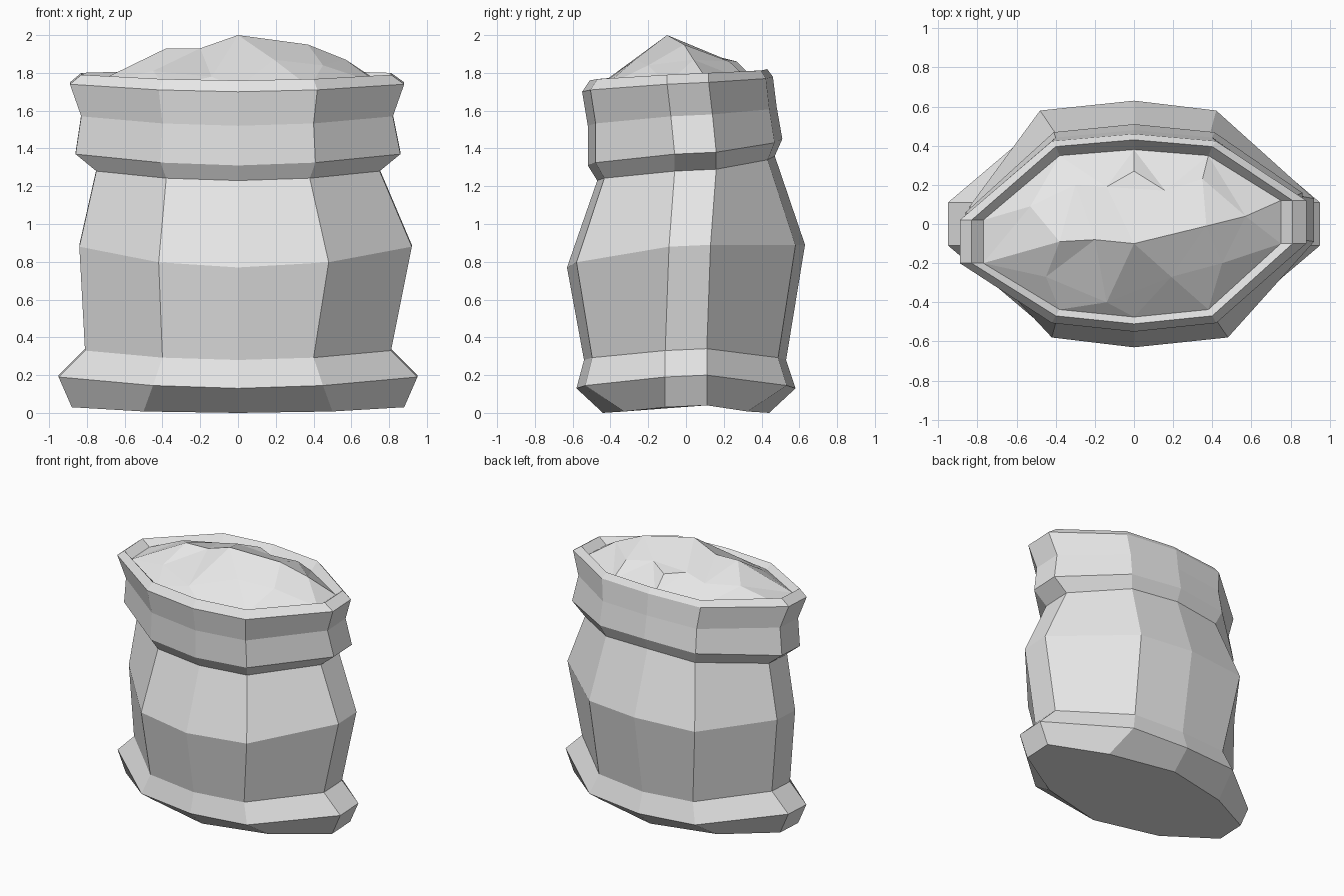
import bpy
import bmesh
from mathutils import Vector
from mathutils.geometry import delaunay_2d_cdt

default = bpy.data.objects.get("Cube")
if default:
    bpy.data.objects.remove(default, do_unlink=True)


def make_material(name, colour):
    material = bpy.data.materials.new(name)
    material.use_nodes = True
    material.diffuse_color = colour
    material.node_tree.nodes["Principled BSDF"].inputs["Base Color"].default_value = colour
    return material


def make_object(name, bm, material):
    mesh = bpy.data.meshes.new(name)
    bmesh.ops.recalc_face_normals(bm, faces=bm.faces)
    bm.to_mesh(mesh)
    bm.free()
    mesh.materials.append(material)
    obj = bpy.data.objects.new(name, mesh)
    bpy.context.scene.collection.objects.link(obj)
    return obj


def sack_ring(x_right, x_left, corner, front, back, side, z_front, z_side, z_back,
              skew=0.0, twist=0.0, inset=0.92):
    """Ten-sided outline: three points front and back, two on each side."""
    zf = z_front + (z_side - z_front) * 0.25
    zb = z_back + (z_side - z_back) * 0.25
    half = 0.11
    return [Vector(p) for p in (
        (0, front, z_front),
        (corner + twist, front * inset, zf),
        (x_left, side + skew - half, z_side),
        (x_left, side + skew + half, z_side + 0.01),
        (corner - twist, back * inset, zb),
        (0, back, z_back),
        (-corner - twist, back * inset, zb),
        (-x_right, side - skew + half, z_side + 0.01),
        (-x_right, side - skew - half, z_side),
        (-corner + twist, front * inset, zf),
    )]


cloth = make_material("grey cloth", (0.8, 0.8, 0.8, 1))

# Outlines from the base up: foot, belly, neck, rolled cuff and inner rim
rings = [
    sack_ring(0.88, 0.88, 0.50, -0.44, 0.44, 0, 0, 0.03, 0, inset=0.74),
    sack_ring(0.95, 0.95, 0.45, -0.58, 0.58, 0, 0.13, 0.19, 0.13),
    sack_ring(0.81, 0.81, 0.40, -0.54, 0.53, 0, 0.28, 0.33, 0.28),
    sack_ring(0.84, 0.92, 0.45, -0.63, 0.63, 0, 0.77, 0.88, 0.89, 0.02, 0.03),
    sack_ring(0.75, 0.75, 0.38, -0.47, 0.47, 0, 1.23, 1.28, 1.36, 0.05),
    sack_ring(0.86, 0.86, 0.41, -0.52, 0.51, 0, 1.31, 1.37, 1.45, 0.05),
    sack_ring(0.83, 0.82, 0.40, -0.52, 0.48, -0.02, 1.52, 1.57, 1.62, 0.05),
    sack_ring(0.89, 0.88, 0.42, -0.55, 0.46, -0.04, 1.70, 1.74, 1.78, 0.05),
    sack_ring(0.83, 0.81, 0.40, -0.51, 0.43, -0.04, 1.76, 1.79, 1.82, 0.05),
    sack_ring(0.77, 0.75, 0.38, -0.475, 0.38, -0.04, 1.72, 1.74, 1.75, 0.05),
]

# Sack body: bridge neighbouring outlines and close the base
bm = bmesh.new()
loops = [[bm.verts.new(p) for p in ring] for ring in rings]
for low, high in zip(loops, loops[1:]):
    for i in range(len(low)):
        j = (i + 1) % len(low)
        bm.faces.new((low[i], low[j], high[j], high[i]))
bm.faces.new(loops[0])
make_object("sack_body", bm, cloth)

# Heaped filling: an uneven ridge with slopes down to the inner rim
heap = [
    (-0.53, 0.09, 1.84), (-0.38, -0.09, 1.93), (-0.2, -0.08, 1.93), (0, -0.1, 2.0),
    (0.37, -0.01, 1.95), (0.57, 0.04, 1.87), (-0.14, 0.19, 1.88), (0.16, 0.17, 1.88),
    (0, 0.27, 1.86), (0.35, 0.23, 1.86), (-0.45, -0.27, 1.81), (0.19, -0.27, 1.87),
    (-0.14, -0.4, 1.78), (0.45, -0.2, 1.84), (-0.3, 0.2, 1.84),
]
points = rings[-1] + [Vector(p) for p in heap]
rim = list(range(len(rings[-1])))
flat, _, faces, sources, _, _ = delaunay_2d_cdt(
    [p.xy for p in points], [], [rim], 1, 1e-5)
bm = bmesh.new()
verts = [bm.verts.new(points[source[0]]) for source in sources]
for face in faces:
    bm.faces.new([verts[i] for i in face])
filling = make_object("sack_filling", bm, cloth)
if sum(p.normal.z for p in filling.data.polygons) < 0:
    filling.data.flip_normals()
